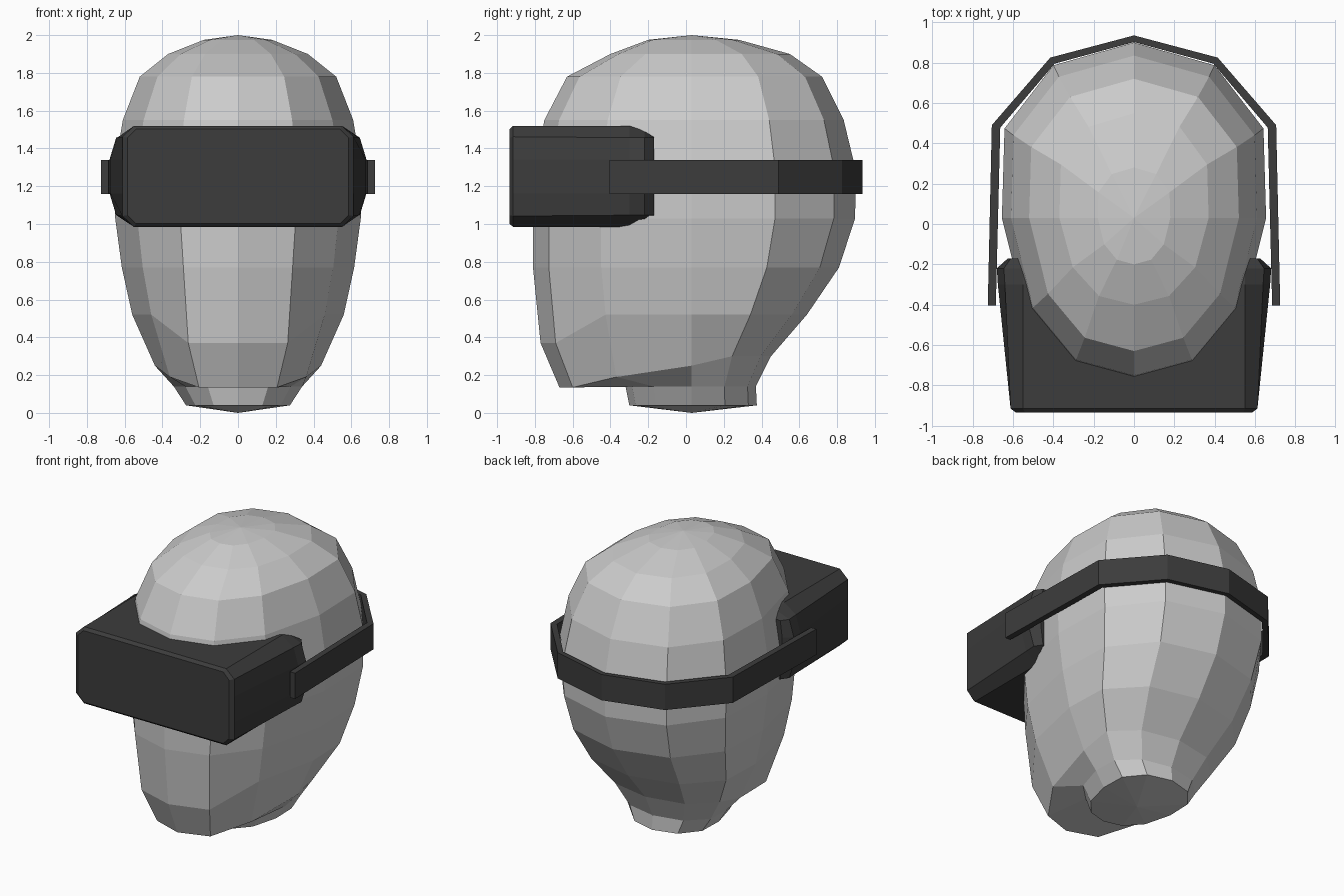
import bpy

if "Cube" in bpy.data.objects:
    bpy.data.objects.remove(bpy.data.objects["Cube"])


def loft(name, rings, mat=None, top=None, bottom=None):
    """Skin closed rings of equal point count; close ends with poles or caps."""
    n = len(rings[0])
    verts = [p for r in rings for p in r]
    faces = []
    for k in range(len(rings) - 1):
        for i in range(n):
            j = (i + 1) % n
            faces.append((k * n + i, k * n + j, (k + 1) * n + j, (k + 1) * n + i))
    for start, pole in ((0, top), ((len(rings) - 1) * n, bottom)):
        if pole:
            verts.append(pole)
            faces += [(start + i, start + (i + 1) % n, len(verts) - 1) for i in range(n)]
        else:
            faces.append(tuple(range(start, start + n)))
    me = bpy.data.meshes.new(name)
    me.from_pydata(verts, [], faces)
    import bmesh
    bm = bmesh.new()
    bm.from_mesh(me)
    bmesh.ops.recalc_face_normals(bm, faces=bm.faces)
    bm.to_mesh(me)
    bm.free()
    if mat:
        me.materials.append(mat)
    ob = bpy.data.objects.new(name, me)
    bpy.context.collection.objects.link(ob)
    return ob


def material(name, c):
    m = bpy.data.materials.new(name)
    m.diffuse_color = (c, c, c, 1)
    m.use_nodes = True
    m.node_tree.nodes["Principled BSDF"].inputs["Base Color"].default_value = m.diffuse_color
    return m


dark = material("dark_plastic", 0.045)

# Head: 12-sided rings, width and depth fractions from front to back
FX = [0, .47, .82, 1, .98, .61, 0]
FY = [-1, -.9, -.57, 0, .51, .87, 1]
CY = .03


def head_ring(zs, w, yf, yb):
    half = []
    for i in range(7):
        z = zs[0] if i < 2 else zs[min(i - 1, 3)]
        d = CY - yf if i < 4 else yb - CY
        half.append((FX[i] * w, CY + FY[i] * d, z))
    return half + [(-x, y, z) for x, y, z in half[5:0:-1]]


head_rings = [
    ((1.975,) * 4, .18, -.2, .28),
    ((1.9,) * 4, .37, -.4, .55),
    ((1.78,) * 4, .52, -.63, .72),
    ((1.55,) * 4, .61, -.75, .835),
    ((1.28,) * 4, .655, -.8, .9),
    ((1.03,) * 4, .65, -.81, .895),
    ((.77,) * 4, .615, -.81, .81),
    ((.37, .52, .52, .52), .56, -.77, .64),
    ((.135, .19, .25, .3), .44, -.67, .45),
    ((.14,) * 4, .34, -.32, .37),
    ((.04,) * 4, .275, -.3, .375),
]
loft("head", [head_ring(*r) for r in head_rings], top=(0, CY, 2.0), bottom=(0, CY, 0))


# Headset: mirrored cross-sections from the front plate to the temples
def visor_ring(y, quarter):
    ur = [(x, y, 1.252 + h) for x, h in quarter]
    right = ur + [(x, y, 1.252 - h) for x, h in reversed(quarter)]
    return right + [(-x, yy, z) for x, yy, z in reversed(right)]


loft("headset", [
    visor_ring(-.935, [(.54, .25), (.585, .205), (.585, .09)]),
    visor_ring(-.915, [(.55, .268), (.612, .21), (.612, .09)]),
    visor_ring(-.3, [(.55, .268), (.64, .205), (.675, .09)]),
    visor_ring(-.22, [(.55, .24), (.645, .205), (.68, .09)]),
    visor_ring(-.17, [(.55, .21), (.61, .205), (.625, .09)]),
], dark)

# Strap: rectangular section swept around the back of the head
outer = [(.725, -.405), (.705, .49), (.415, .825), (0, .935)]
inner = [(.685, -.405), (.663, .478), (.393, .795), (0, .902)]


def mirrored(path):
    return path + [(-x, y) for x, y in path[-2::-1]]


loft("strap", [
    [(ox, oy, 1.16), (ox, oy, 1.34), (ix, iy, 1.34), (ix, iy, 1.16)]
    for (ox, oy), (ix, iy) in zip(mirrored(outer), mirrored(inner))
], dark)
